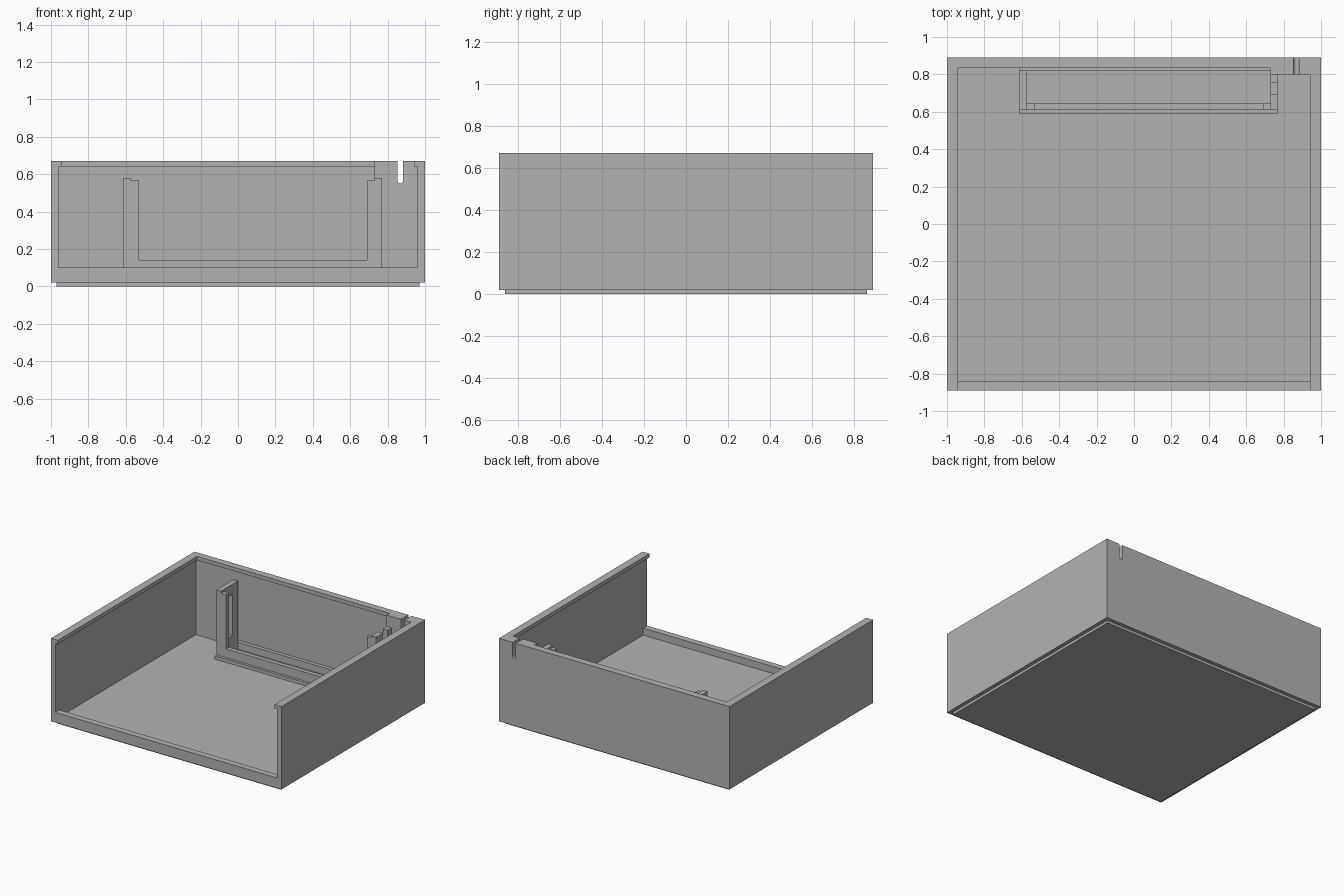
import bpy, bmesh, math
from mathutils import Vector

default = bpy.data.objects.get("Cube")
if default:
    bpy.data.objects.remove(default, do_unlink=True)

grey = bpy.data.materials.new("plain_grey")
grey.use_nodes = True
COLOR = (0.45, 0.45, 0.45, 1)
grey.diffuse_color = COLOR
grey.node_tree.nodes["Principled BSDF"].inputs["Base Color"].default_value = COLOR


def prism(name, outline, lo, hi, axis="z"):
    """Extrude a flat outline along one axis."""
    place = {"x": lambda a, b, c: (c, a, b),
             "y": lambda a, b, c: (a, c, b),
             "z": lambda a, b, c: (a, b, c)}[axis]
    bm = bmesh.new()
    face = bm.faces.new([bm.verts.new(place(a, b, lo)) for a, b in outline])
    top = bmesh.ops.extrude_face_region(bm, geom=[face])["geom"]
    shift = Vector(place(0, 0, hi - lo))
    bmesh.ops.translate(bm, vec=shift, verts=[v for v in top if isinstance(v, bmesh.types.BMVert)])
    bmesh.ops.recalc_face_normals(bm, faces=bm.faces)
    mesh = bpy.data.meshes.new(name)
    bm.to_mesh(mesh)
    bm.free()
    mesh.materials.append(grey)
    ob = bpy.data.objects.new(name, mesh)
    bpy.context.collection.objects.link(ob)
    return ob


def rect(a0, a1, b0, b1):
    return [(a0, b0), (a1, b0), (a1, b1), (a0, b1)]


def box(name, x0, x1, y0, y1, z0, z1):
    return prism(name, rect(x0, x1, y0, y1), z0, z1)


def cut(target, cutter):
    cutter.hide_render = True
    mod = target.modifiers.new("cut", "BOOLEAN")
    mod.operation, mod.solver, mod.object = "DIFFERENCE", "EXACT", cutter
    bpy.context.view_layer.objects.active = target
    bpy.ops.object.modifier_apply(modifier=mod.name)
    bpy.data.objects.remove(cutter, do_unlink=True)


def cavity(half, front, back):
    """Tray footprint that leaves a solid block in the back right corner."""
    return [(-half, front), (half, front), (half, 0.80),
            (0.73, 0.80), (0.73, back), (-half, back)]


# Tray: floor, front sill, three walls with an overhanging rim
tray = box("tray_body", -1, 1, -0.89, 0.89, 0.02, 0.67)
cut(tray, prism("floor_cutter", cavity(0.96, -0.84, 0.85), 0.045, 0.3))
cut(tray, prism("opening_cutter", cavity(0.96, -1, 0.85), 0.10, 0.64))
cut(tray, prism("rim_cutter", cavity(0.94, -1, 0.835), 0.5, 0.8))

# Cable slot with a round bottom through the back wall
r, cx, cz = 0.014, 0.868, 0.564
arc = [(cx + r * math.cos(t), cz + r * math.sin(t))
       for t in (math.pi + math.pi * i / 8 for i in range(9))]
cut(tray, prism("slot_cutter", arc + [(cx + r, 0.8), (cx - r, 0.8)], 0.7, 1, "y"))

# Stepped plate under the tray
box("base_plate", -0.97, 0.97, -0.86, 0.86, 0, 0.03)

# Bracket at the back: foot strip, rails and corner tabs
FLOOR = 0.04
box("bracket_foot", -0.615, 0.77, 0.59, 0.61, FLOOR, 0.07)
box("bracket_front_rail", -0.575, 0.73, 0.61, 0.645, FLOOR, 0.14)
box("bracket_back_rail", -0.615, 0.73, 0.82, 0.855, FLOOR, 0.10)
for side, x0, x1 in (("right", -0.575, -0.53), ("left", 0.69, 0.73)):
    box("bracket_tab_" + side, x0, x1, 0.61, 0.645, FLOOR, 0.565)

# Bracket side plates: one with a window, one with an open notch
window_side = box("bracket_plate_window", -0.615, -0.575, 0.61, 0.82, FLOOR, 0.58)
cut(window_side, box("window_cutter", -0.7, -0.5, 0.695, 0.755, 0.18, 0.50))
prism("bracket_plate_notched",
      [(0.61, FLOOR), (0.80, FLOOR), (0.80, 0.58), (0.755, 0.58),
       (0.755, 0.18), (0.695, 0.18), (0.695, 0.58), (0.61, 0.58)], 0.73, 0.77, "x")
